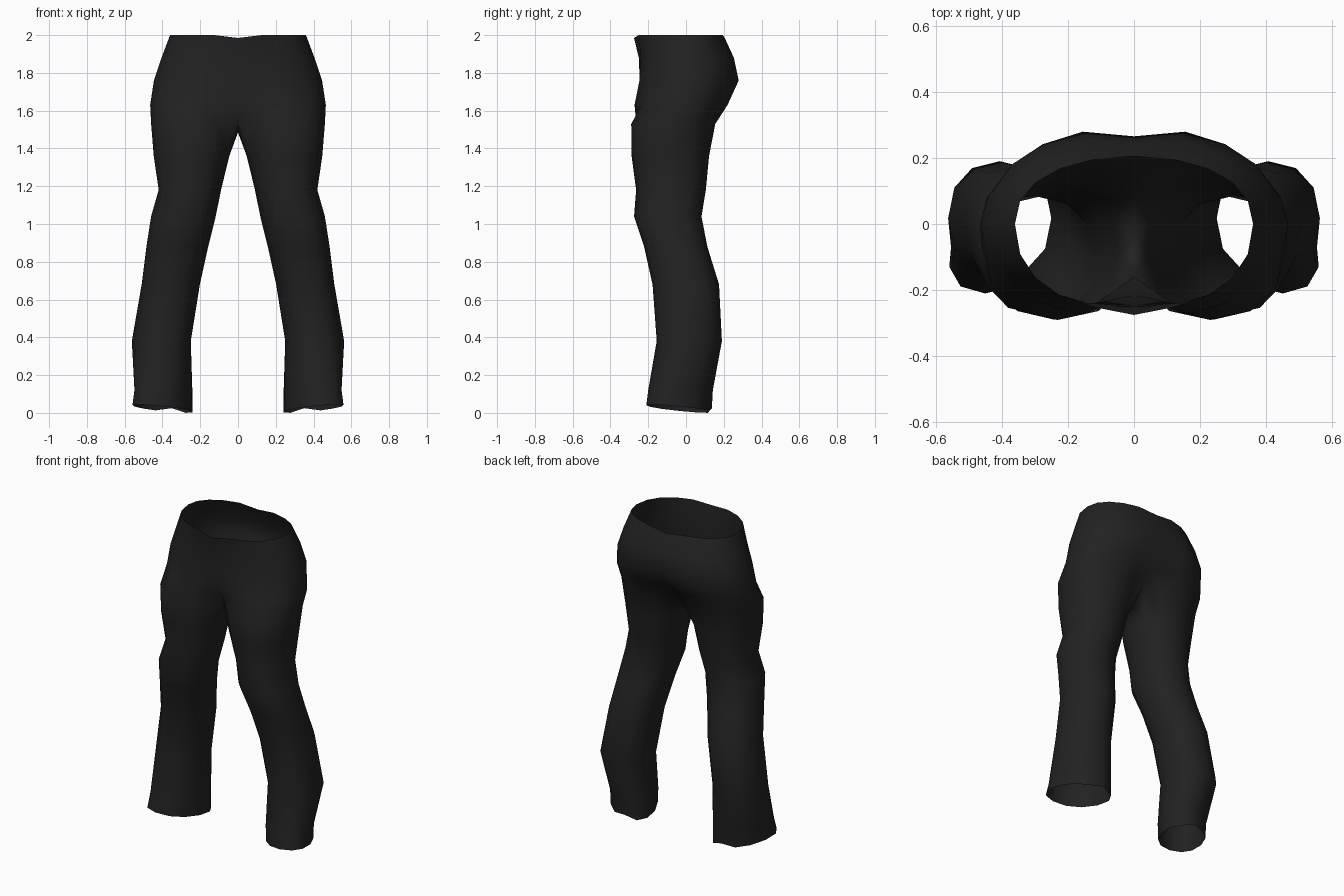
import bpy, bmesh
from math import cos, sin, radians, copysign

cube = bpy.data.objects.get("Cube")
if cube:
    bpy.data.objects.remove(cube, do_unlink=True)

SIDES = 12
ROUND = 0.9   # below 1 squares the cross-sections slightly

# Leg sections: height, inner x, outer x, front y, back y, forward skew in x
LEG = [
    (0.025, 0.25, 0.55, -0.21, 0.137, 0.05),
    (0.12, 0.245, 0.545, -0.20, 0.142, 0.04),
    (0.38, 0.25, 0.562, -0.155, 0.19, 0.0),
    (0.68, 0.202, 0.51, -0.177, 0.175, 0.0),
    (0.88, 0.158, 0.485, -0.222, 0.113, 0.0),
    (1.04, 0.118, 0.46, -0.275, 0.082, 0.0),
    (1.18, 0.09, 0.42, -0.264, 0.105, 0.0),
    (1.36, 0.046, 0.446, -0.288, 0.122, 0.0),
]
THIGH_TOP = (1.53, 0.0, 0.46, -0.29, 0.155, 0.0)
# Hip sections: height, outer x, front y, back y, front centre y, back centre y
HIPS = [
    (1.63, 0.465, -0.285, 0.23, -0.215, 0.17),
    (1.76, 0.445, -0.258, 0.292, -0.245, 0.265),
    (1.88, 0.405, -0.25, 0.265, -0.25, 0.25),
    (2.0, 0.36, -0.262, 0.203, -0.275, 0.205),
]


def power(v):
    return copysign(abs(v) ** ROUND, v)


def leg_ring(z, x_in, x_out, front, back, skew):
    cx, cy = (x_in + x_out) / 2, (front + back) / 2
    points = []
    for i in range(SIDES):
        a = radians(180 + i * 360 / SIDES)
        c, s = power(cos(a)), power(sin(a))
        points.append([cx + c * (x_out - x_in) / 2 - s * skew,
                       cy + s * (back - front) / 2, z])
    return points


def hip_ring(z, x_out, front, back, mid_front, mid_back):
    points = []
    for i in range(SIDES - 1):
        a = radians(-90 + i * 180 / (SIDES - 2))
        s = power(sin(a))
        points.append([x_out * power(cos(a)), s * (back if s > 0 else -front), z])
    points[0] = [0, mid_front, z]
    points[-1] = [0, mid_back, z]
    return points


def bridge(bm, low, high, closed):
    n = len(low)
    for i in range(n if closed else n - 1):
        j = (i + 1) % n
        bm.faces.new((low[i], low[j], high[j], high[i]))


bm = bmesh.new()
rings = [leg_ring(*section) for section in LEG]

# Hem dips toward the inner back
for p in rings[0]:
    p[2] = max(0, 0.022 + 0.08 * (p[0] - 0.4) - 0.08 * (p[1] + 0.03))
    if p[1] > 0.12:
        p[2] = 0.025

# Crotch seam on the centre line
crotch = leg_ring(*THIGH_TOP)
crotch[1] = [0, -0.16, 1.56]
crotch[0] = [0, -0.03, 1.485]
crotch[-1] = [0, 0.09, 1.55]
rings.append(crotch)

# Trouser leg
loops = [[bm.verts.new(p) for p in ring] for ring in rings]
for low, high in zip(loops, loops[1:]):
    bridge(bm, low, high, True)

# Hips and open waist
hips = [hip_ring(*section) for section in HIPS]
hips[-1][0][2] = hips[-1][-1][2] = 1.985
hip_loops = [loops[-1][1:]] + [[bm.verts.new(p) for p in ring] for ring in hips]
for low, high in zip(hip_loops, hip_loops[1:]):
    bridge(bm, low, high, False)

mesh = bpy.data.meshes.new("trousers")
bm.to_mesh(mesh)
bm.free()
mesh.shade_smooth()
trousers = bpy.data.objects.new("trousers", mesh)
bpy.context.collection.objects.link(trousers)

mirror = trousers.modifiers.new("mirror", 'MIRROR')
mirror.use_clip = True
mirror.merge_threshold = 0.001

# Dark cloth
cloth = bpy.data.materials.new("black cloth")
cloth.use_nodes = True
colour = (0.016, 0.016, 0.016, 1)
cloth.diffuse_color = colour
shader = cloth.node_tree.nodes["Principled BSDF"]
shader.inputs["Base Color"].default_value = colour
shader.inputs["Roughness"].default_value = 0.9
mesh.materials.append(cloth)
